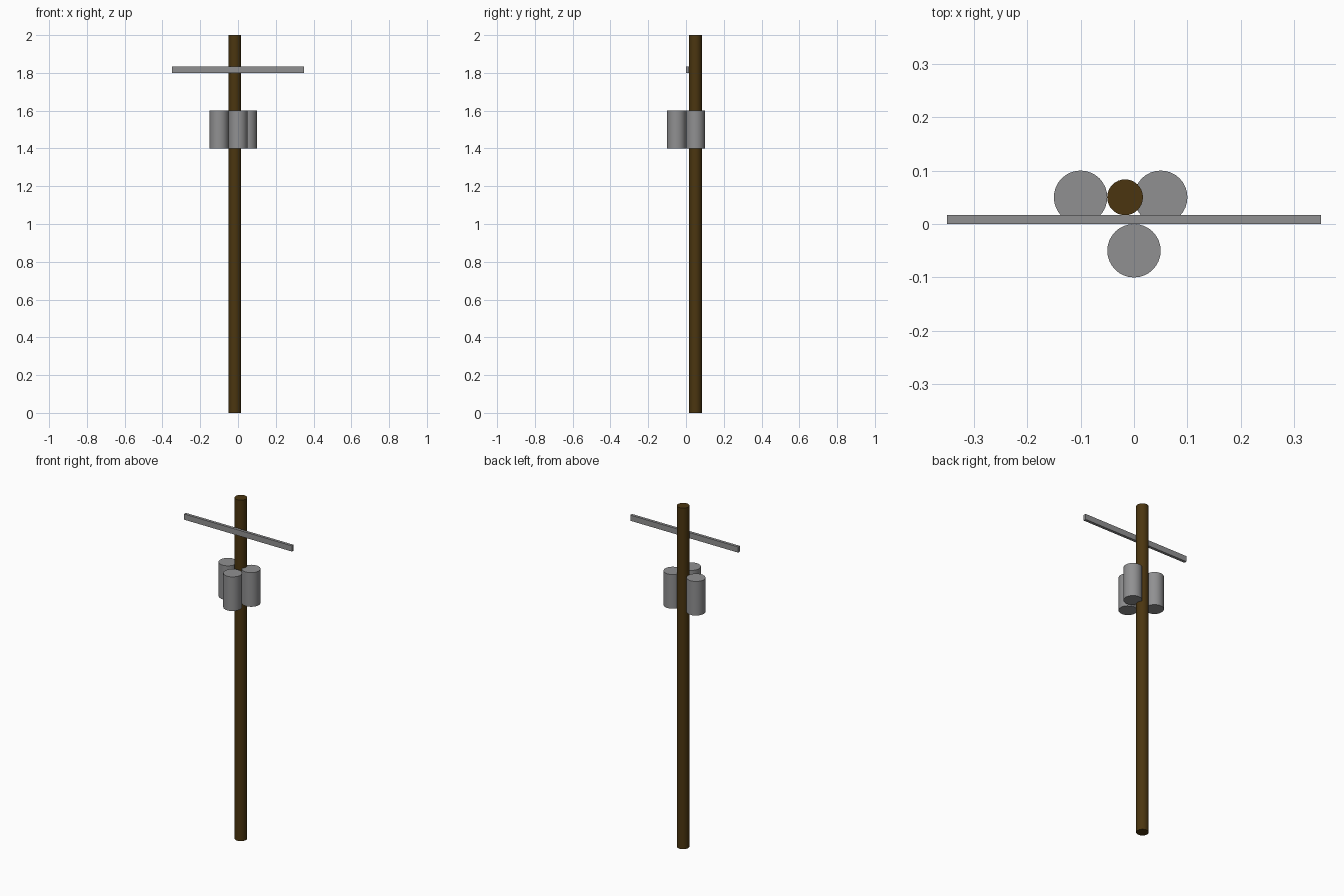
import bpy

if "Cube" in bpy.data.objects:
    bpy.data.objects.remove(bpy.data.objects["Cube"])


def material(name, color):
    m = bpy.data.materials.new(name)
    m.diffuse_color = (*color, 1)
    m.use_nodes = True
    m.node_tree.nodes["Principled BSDF"].inputs["Base Color"].default_value = m.diffuse_color
    return m


WOOD = material("dark_brown_wood", (0.07, 0.036, 0.005))
METAL = material("grey_metal", (0.28, 0.28, 0.285))


def finish(name, mat):
    obj = bpy.context.object
    obj.name = name
    obj.data.materials.append(mat)
    return obj


def cylinder(name, x, y, z0, z1, radius, mat):
    bpy.ops.mesh.primitive_cylinder_add(
        vertices=32, radius=radius, depth=z1 - z0, location=(x, y, (z0 + z1) / 2))
    finish(name, mat)
    bpy.ops.object.shade_smooth_by_angle()


# Wooden pole
cylinder("pole", -0.0167, 0.05, 0, 2, 0.0335, WOOD)

# Three transformer cans around the pole
for i, (x, y) in enumerate([(-0.1, 0.05), (0.05, 0.05), (0, -0.05)], 1):
    cylinder(f"transformer_{i}", x, y, 1.4, 1.6, 0.05, METAL)

# Crossbar on the front of the pole
bpy.ops.mesh.primitive_cube_add(size=1, location=(0, 0.0083, 1.8167))
bar = finish("crossbar", METAL)
bar.scale = (0.7, 0.0167, 0.0333)
bpy.ops.object.transform_apply(location=False, rotation=False, scale=True)
